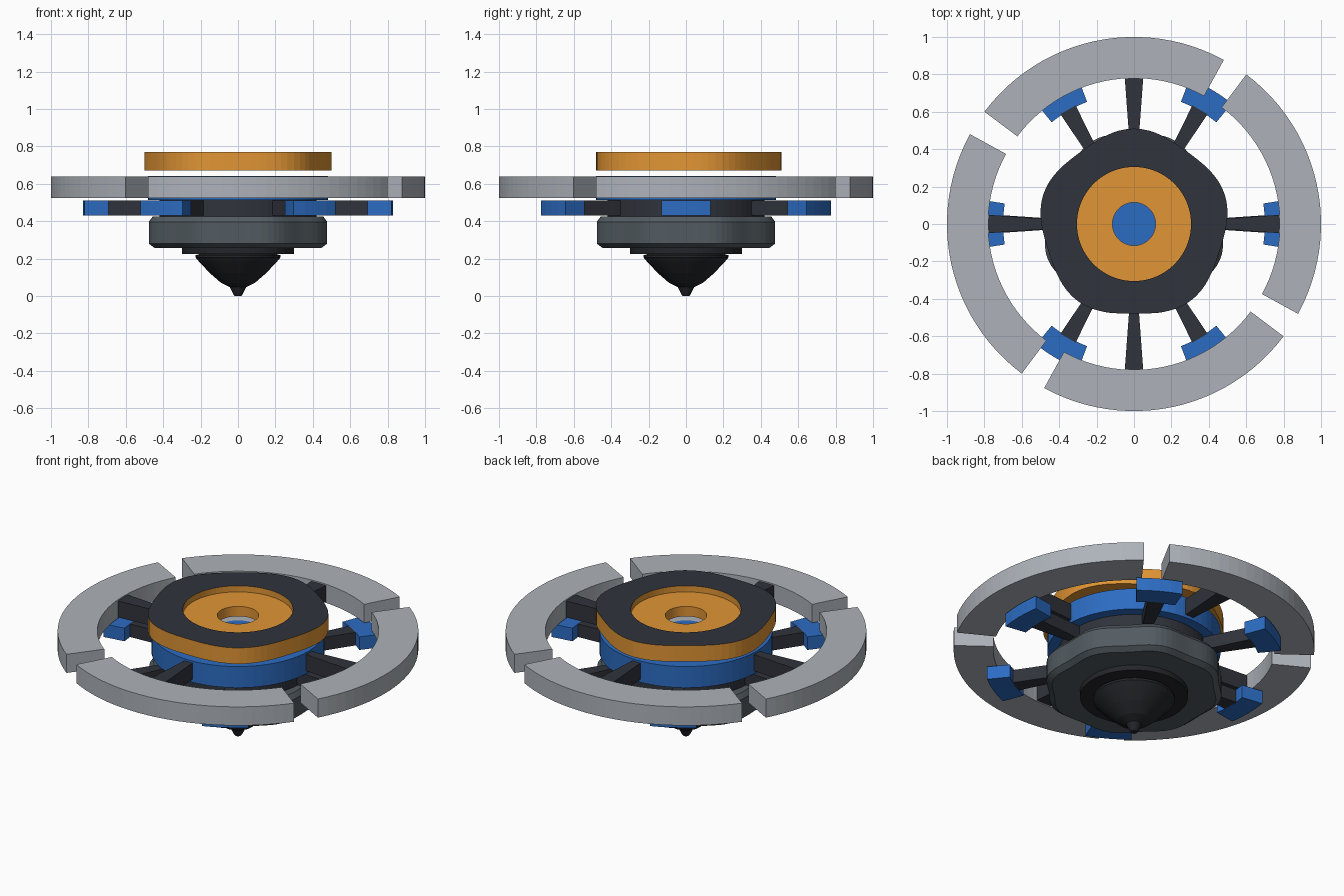
import bpy, bmesh
from math import cos, sin, pi, radians

if "Cube" in bpy.data.objects:
    bpy.data.objects.remove(bpy.data.objects["Cube"])


def mat(name, col):
    m = bpy.data.materials.new(name)
    m.diffuse_color = (*col, 1)
    m.use_nodes = True
    m.node_tree.nodes["Principled BSDF"].inputs["Base Color"].default_value = m.diffuse_color
    return m


BLACK = mat("black", (0.03, 0.033, 0.045))
DARK = mat("dark", (0.018, 0.019, 0.023))
SLATE = mat("slate", (0.085, 0.105, 0.12))
BLUE = mat("blue", (0.025, 0.15, 0.54))
ORANGE = mat("orange", (0.75, 0.3, 0.035))
GREY = mat("grey", (0.42, 0.45, 0.49))


def finish(name, bm, mats):
    bmesh.ops.recalc_face_normals(bm, faces=bm.faces[:])
    me = bpy.data.meshes.new(name)
    bm.to_mesh(me)
    bm.free()
    for m in mats:
        me.materials.append(m)
    ob = bpy.data.objects.new(name, me)
    bpy.context.collection.objects.link(ob)
    return ob


def lathe(name, profile, mats, bands=None, closed=False, lobes=0, phase=0, n=64):
    """Revolve (r, z, lobe amplitude) points; bands gives a material slot per strip."""
    bm = bmesh.new()
    rings = []
    for r, z, *amp in profile:
        a = amp[0] if amp else 0
        ring = []
        for i in range(n):
            t = 2 * pi * i / n
            rr = r + a * cos(lobes * (t - phase))
            ring.append(bm.verts.new((rr * cos(t), rr * sin(t), z)))
        rings.append(ring)
    count = len(rings) if closed else len(rings) - 1
    for k in range(count):
        a, b = rings[k], rings[(k + 1) % len(rings)]
        for i in range(n):
            j = (i + 1) % n
            f = bm.faces.new((a[i], a[j], b[j], b[i]))
            f.material_index = bands[k] if bands else 0
    if not closed:
        bm.faces.new(rings[0])
        bm.faces.new(rings[-1])
    return finish(name, bm, mats)


def sector(name, r0, r1, a0, a1, z0, z1, m, n):
    """Thick arc between two radii and two angles (degrees)."""
    bm = bmesh.new()
    cols = []
    for i in range(n + 1):
        t = radians(a0 + (a1 - a0) * i / n)
        cols.append([bm.verts.new((r * cos(t), r * sin(t), z))
                     for r, z in ((r0, z0), (r1, z0), (r1, z1), (r0, z1))])
    for a, b in zip(cols, cols[1:]):
        for k in range(4):
            bm.faces.new((a[k], a[(k + 1) % 4], b[(k + 1) % 4], b[k]))
    bm.faces.new(cols[0])
    bm.faces.new(cols[-1])
    return finish(name, bm, [m])


def spoke(name, r0, r1, w0, w1, ang, z0, z1, m):
    """Radial bar that widens outward."""
    bm = bmesh.new()
    c, s = cos(radians(ang)), sin(radians(ang))
    lo, hi = [[bm.verts.new((r * c - w * s, r * s + w * c, z))
               for r, w in ((r0, -w0), (r1, -w1), (r1, w1), (r0, w0))] for z in (z0, z1)]
    bm.faces.new(lo)
    bm.faces.new(hi)
    for k in range(4):
        bm.faces.new((lo[k], lo[(k + 1) % 4], hi[(k + 1) % 4], hi[k]))
    return finish(name, bm, [m])


# Pointed tip and its collar
lathe("tip", [(0.018, 0), (0.024, 0.008), (0.043, 0.047), (0.09, 0.07), (0.15, 0.122),
              (0.205, 0.18), (0.226, 0.205), (0.226, 0.218), (0.2, 0.226)], [DARK], n=48)
lathe("tip_collar", [(0.30, 0.225), (0.30, 0.258)], [DARK])

# Lobed lower body with chamfers
lathe("lower_body", [(0.455, 0.257, 0.012), (0.486, 0.28, 0.012), (0.486, 0.397, 0.012),
                     (0.465, 0.425, 0.012)], [SLATE], lobes=8, phase=pi / 8, n=96)

# Spoked lower frame with six blue tabs
lathe("lower_hub", [(0.42, 0.425), (0.42, 0.512)], [BLACK])
for k in range(6):
    spoke(f"lower_spoke_{k}", 0.38, 0.705, 0.025, 0.047, 60 * k, 0.43, 0.51, BLACK)
    sector(f"tab_{k}", 0.70, 0.83, 60 * k - 9, 60 * k + 9, 0.43, 0.51, BLUE, 4)

# Blue drum with a grey inlay on top, spokes and four outer ring segments
lathe("drum", [(0.48, 0.512), (0.48, 0.642), (0.28, 0.642), (0.125, 0.642)],
      [BLUE, GREY], bands=[0, 0, 1])
for k in range(4):
    spoke(f"upper_spoke_{k}", 0.45, 0.79, 0.025, 0.05, 90 * k, 0.53, 0.63, BLACK)
    sector(f"ring_segment_{k}", 0.78, 1.0, 90 * k - 28.7, 90 * k + 53.1,
           0.524, 0.638, GREY, 24)

# Five-lobed cap: black top, orange sides, recessed floor and centre hole
lathe("cap", [(0.115, 0.672), (0.495, 0.672, 0.015), (0.495, 0.77, 0.015), (0.305, 0.77),
              (0.305, 0.733), (0.115, 0.733)], [ORANGE, BLACK],
      bands=[0, 0, 1, 0, 0, 0], closed=True, lobes=5, phase=pi / 2, n=80)
